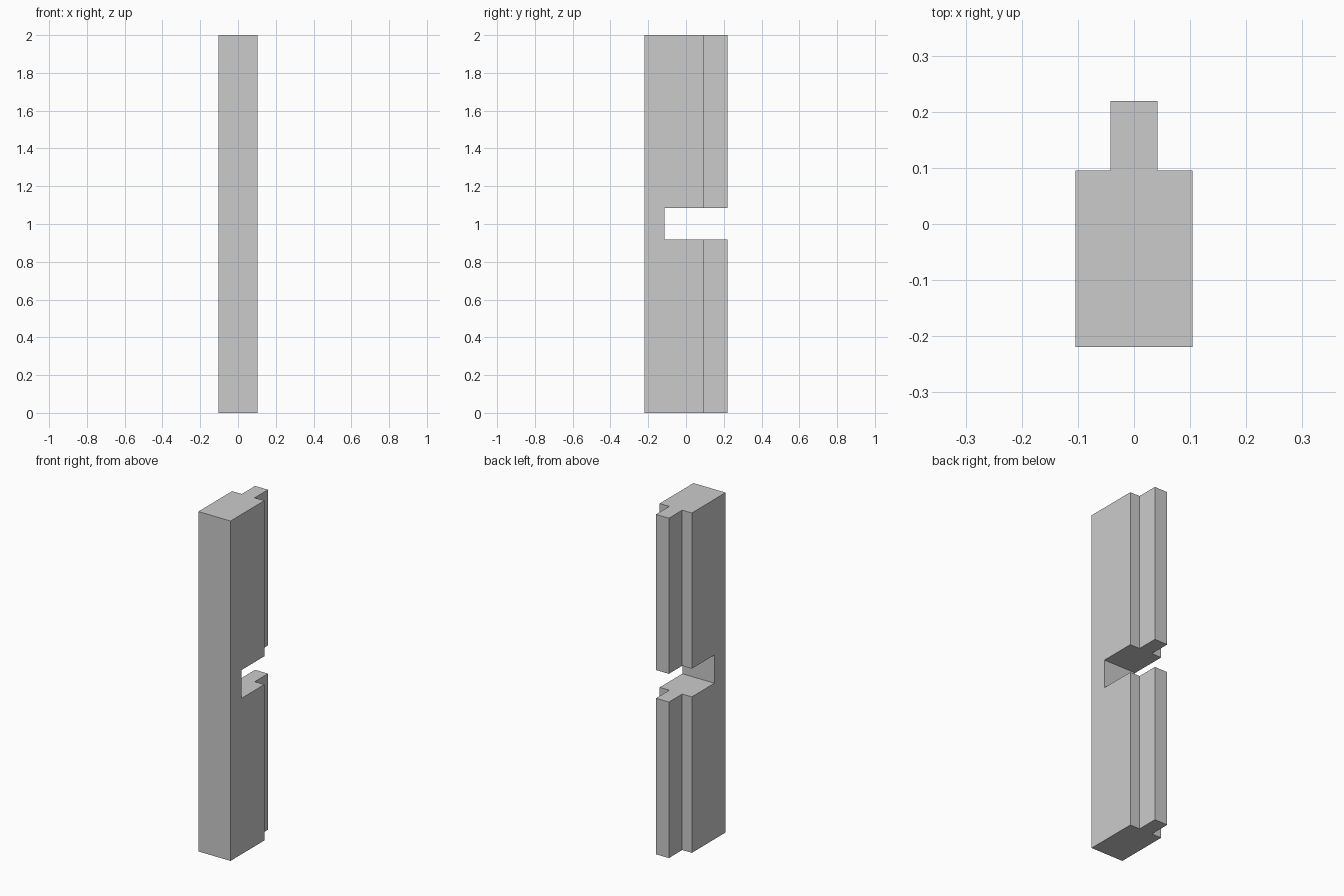
import bpy, bmesh

if "Cube" in bpy.data.objects:
    bpy.data.objects.remove(bpy.data.objects["Cube"])


def prism(name, outline, z0, z1):
    """Extrude a flat outline from z0 up to z1."""
    bm = bmesh.new()
    base = bm.faces.new([bm.verts.new((x, y, z0)) for x, y in outline])
    top = bmesh.ops.extrude_face_region(bm, geom=[base], use_keep_orig=True)
    verts = [g for g in top["geom"] if isinstance(g, bmesh.types.BMVert)]
    bmesh.ops.translate(bm, verts=verts, vec=(0, 0, z1 - z0))
    bmesh.ops.recalc_face_normals(bm, faces=bm.faces)
    mesh = bpy.data.meshes.new(name)
    bm.to_mesh(mesh)
    bm.free()
    obj = bpy.data.objects.new(name, mesh)
    bpy.context.collection.objects.link(obj)
    return obj


# Post with a tongue along its back: half outline mirrored in x
half = [(0.1045, -0.219), (0.1045, 0.095), (0.042, 0.095), (0.042, 0.219)]
outline = half + [(-x, y) for x, y in reversed(half)]
post = prism("tongued_post", outline, 0, 2)

# Slot cut into the back at mid height
slot = prism("slot_cutter", [(-0.3, -0.115), (0.3, -0.115), (0.3, 0.4), (-0.3, 0.4)], 0.918, 1.084)
slot.hide_render = True
slot.display_type = 'WIRE'
cut = post.modifiers.new("slot", 'BOOLEAN')
cut.operation = 'DIFFERENCE'
cut.solver = 'EXACT'
cut.object = slot
